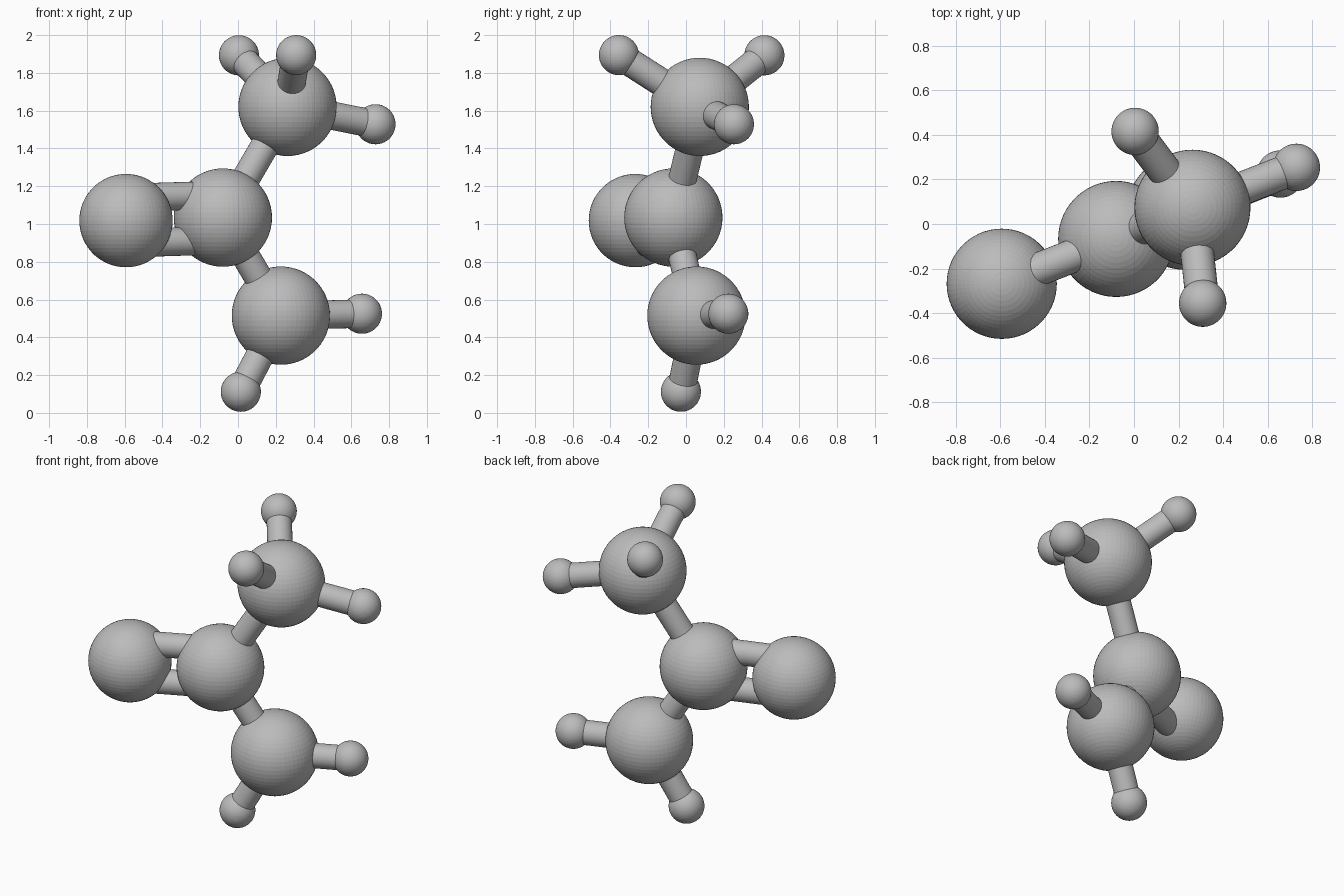
import bpy
from mathutils import Vector

cube = bpy.data.objects.get("Cube")
if cube:
    bpy.data.objects.remove(cube, do_unlink=True)

# One grey for the whole model
grey = bpy.data.materials.new("neutral grey")
grey.use_nodes = True
grey.diffuse_color = (0.5, 0.5, 0.5, 1)
grey.node_tree.nodes["Principled BSDF"].inputs["Base Color"].default_value = (0.5, 0.5, 0.5, 1)

CARBON, OXYGEN, HYDROGEN, ROD = 0.26, 0.247, 0.106, 0.075

# Ball centres and radii
atoms = {
    "centre_carbon": ((-0.08, -0.067, 1.034), CARBON),
    "upper_carbon": ((0.262, 0.073, 1.62), CARBON),
    "lower_carbon": ((0.227, 0.055, 0.515), CARBON),
    "oxygen": ((-0.593, -0.268, 1.018), OXYGEN),
    "upper_back_hydrogen": ((0.005, 0.415, 1.893), HYDROGEN),
    "upper_front_hydrogen": ((0.308, -0.355, 1.894), HYDROGEN),
    "upper_side_hydrogen": ((0.728, 0.254, 1.528), HYDROGEN),
    "lower_side_hydrogen": ((0.656, 0.224, 0.525), HYDROGEN),
    "lower_bottom_hydrogen": ((0.015, -0.027, 0.112), HYDROGEN),
}

# Rods: first ball, second ball, sideways offsets of parallel rods
bonds = [
    ("centre_carbon", "upper_carbon", [0]),
    ("centre_carbon", "lower_carbon", [0]),
    ("centre_carbon", "oxygen", [0.12, -0.12]),
    ("upper_carbon", "upper_back_hydrogen", [0]),
    ("upper_carbon", "upper_front_hydrogen", [0]),
    ("upper_carbon", "upper_side_hydrogen", [0]),
    ("lower_carbon", "lower_side_hydrogen", [0]),
    ("lower_carbon", "lower_bottom_hydrogen", [0]),
]


def finish(name):
    obj = bpy.context.object
    obj.name = name
    obj.data.materials.append(grey)
    return obj


def ball(name, centre, radius):
    bpy.ops.mesh.primitive_uv_sphere_add(
        segments=60, ring_count=30, radius=radius, location=centre)
    finish(name)


def rod(name, start, end):
    axis = end - start
    bpy.ops.mesh.primitive_cylinder_add(
        vertices=32, radius=ROD, depth=axis.length, location=(start + end) / 2,
        rotation=axis.to_track_quat("Z", "Y").to_euler())
    finish(name)
    bpy.ops.object.shade_smooth_by_angle()


# Balls
for name, (centre, radius) in atoms.items():
    ball(name, centre, radius)

# Connecting rods, the double one spread above and below its axis
for first, second, offsets in bonds:
    a, b = Vector(atoms[first][0]), Vector(atoms[second][0])
    axis = (b - a).normalized()
    side = (Vector((0, 0, 1)) - axis * axis.z).normalized()
    for i, offset in enumerate(offsets):
        rod(f"{first}_to_{second}_rod_{i + 1}", a + side * offset, b + side * offset)
